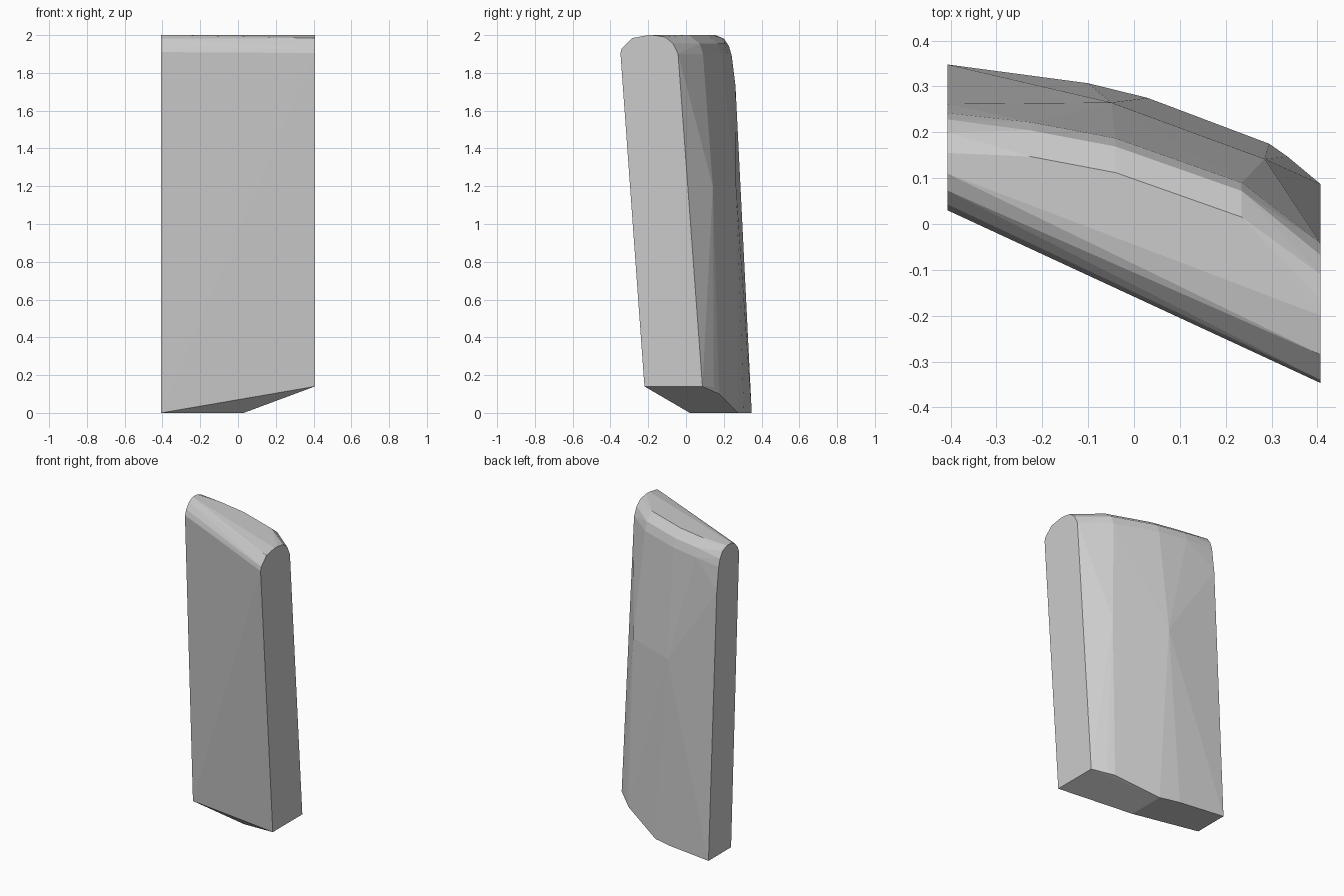
import bpy, bmesh

if "Cube" in bpy.data.objects:
    bpy.data.objects.remove(bpy.data.objects["Cube"])

W = 0.407  # half width

# End profiles (y, z): foot, rounded crown, foot
left_end = [(0.113, 0), (0.03, 1.91), (0.043, 1.945), (0.073, 1.982), (0.11, 2.0),
            (0.155, 2.0), (0.2, 1.982), (0.228, 1.94), (0.242, 1.89), (0.262, 1.73),
            (0.348, 0)]
right_end = [(-0.22, 0.14), (-0.347, 1.905), (-0.34, 1.93), (-0.285, 1.984),
             (-0.2, 2.0), (-0.165, 1.999), (-0.11, 1.99), (-0.068, 1.955),
             (-0.042, 1.9), (0.087, 0.14)]

# Curved back of the crown: (x, y) of the shoulder line, then its rounding
crown_back = [(-0.225, 0.222), (-0.04, 0.187), (0.235, 0.09)]
rounding = [(0, 1.9), (-0.018, 1.955), (-0.075, 2.0)]

# Bulge of the back face and the bevelled foot
back_points = [(-0.05, 0.265, 1.2), (0.285, 0.142, 1.2)]
foot_points = [(-0.1, 0.307, 0), (0.03, 0.275, 0), (0.03, 0.02, 0),
               (0.295, 0.175, 0.1), (0.335, 0.147, 0.138)]

points = [(-W, y, z) for y, z in left_end] + [(W, y, z) for y, z in right_end]
points += [(x, y + dy, z) for x, y in crown_back for dy, z in rounding]
points += back_points + foot_points

# Wrap the outline points in one convex, faceted slab
bm = bmesh.new()
for p in points:
    bm.verts.new(p)
bmesh.ops.convex_hull(bm, input=bm.verts[:])
loose = [v for v in bm.verts if not v.link_faces]
bmesh.ops.delete(bm, geom=loose, context='VERTS')
bmesh.ops.recalc_face_normals(bm, faces=bm.faces[:])
mesh = bpy.data.meshes.new("stone_slab")
bm.to_mesh(mesh)
bm.free()
slab = bpy.data.objects.new("stone_slab", mesh)
bpy.context.collection.objects.link(slab)
